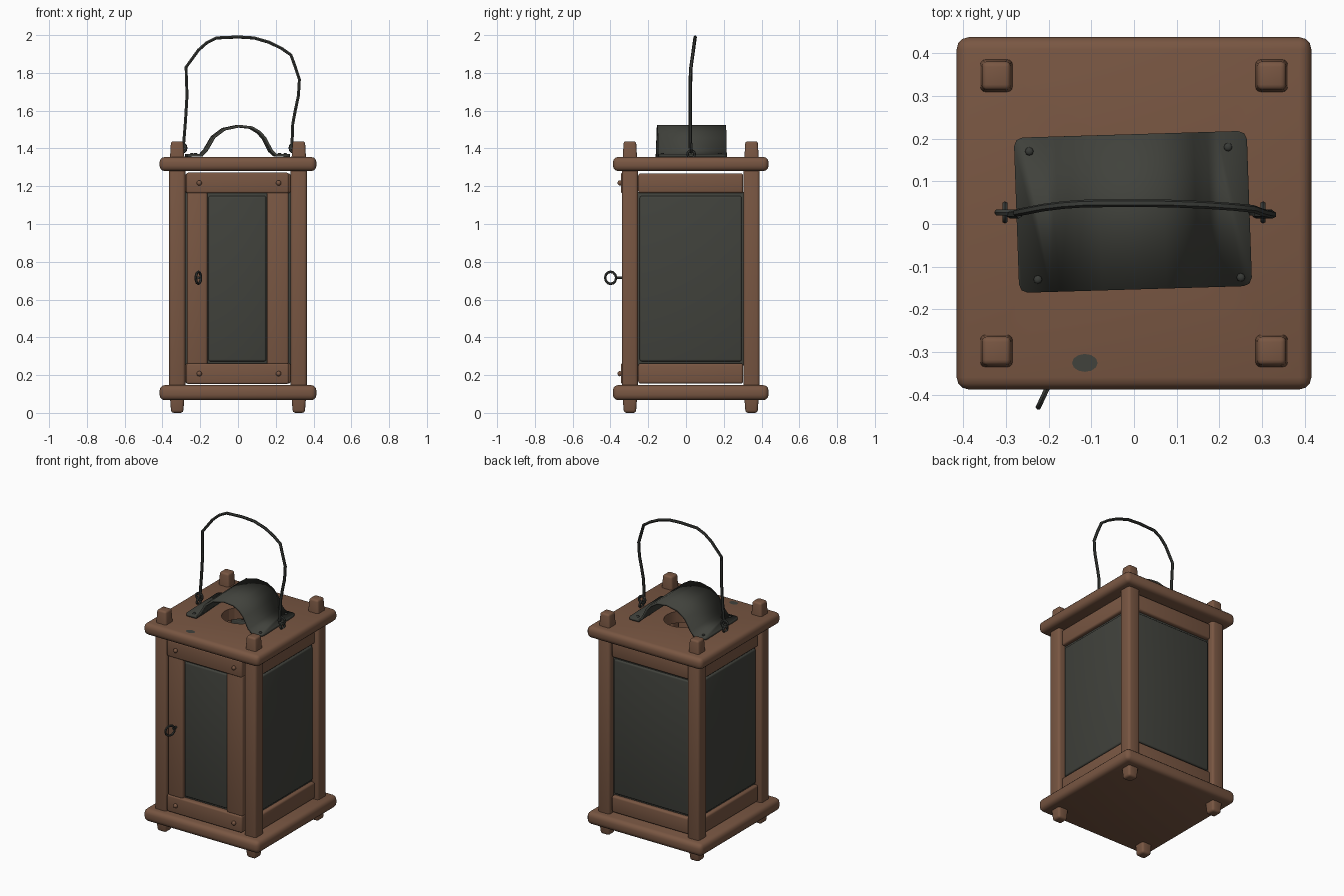
import bpy, bmesh, math
from mathutils import Matrix, Vector

cube = bpy.data.objects.get("Cube")
if cube:
    bpy.data.objects.remove(cube, do_unlink=True)

CY = 0.025      # centre of the wooden body in depth
POST = 0.322    # post offset from the centre


def material(name, rgb):
    m = bpy.data.materials.new(name)
    m.use_nodes = True
    m.diffuse_color = (*rgb, 1)
    bsdf = next(n for n in m.node_tree.nodes if n.type == 'BSDF_PRINCIPLED')
    bsdf.inputs["Base Color"].default_value = (*rgb, 1)
    return m


WOOD = material("brown wood", (0.19, 0.094, 0.055))
PANE = material("dark pane", (0.052, 0.054, 0.045))
IRON = material("dark iron", (0.040, 0.043, 0.038))


def finish(obj, mat):
    obj.data.materials.clear()
    obj.data.materials.append(mat)
    bpy.ops.object.select_all(action='DESELECT')
    obj.select_set(True)
    bpy.context.view_layer.objects.active = obj
    bpy.ops.object.shade_smooth_by_angle(angle=math.radians(48))
    return obj


def from_bmesh(name, bm, mat):
    bmesh.ops.recalc_face_normals(bm, faces=bm.faces)
    me = bpy.data.meshes.new(name)
    bm.to_mesh(me)
    bm.free()
    obj = bpy.data.objects.new(name, me)
    bpy.context.collection.objects.link(obj)
    return finish(obj, mat)


def box(name, lo, hi, mat, bevel=0.01, top=1.0, bottom=1.0, turn=0.0):
    """Rounded box between two corners, tapered at either end, turned about the body axis."""
    lo, hi = Vector(lo), Vector(hi)
    mid, size = (lo + hi) / 2, hi - lo
    bm = bmesh.new()
    bmesh.ops.create_cube(bm, size=1)
    for v in bm.verts:
        k = top if v.co.z > 0 else bottom
        v.co = mid + Vector((v.co.x * size.x * k, v.co.y * size.y * k, v.co.z * size.z))
    bmesh.ops.bevel(bm, geom=bm.edges[:], offset=bevel, segments=3, profile=0.5, affect='EDGES')
    axis = Vector((0, CY, 0))
    bmesh.ops.rotate(bm, verts=bm.verts, cent=axis, matrix=Matrix.Rotation(turn, 3, 'Z'))
    return from_bmesh(name, bm, mat)


def wire(name, points, radius, mat):
    cu = bpy.data.curves.new(name, 'CURVE')
    cu.dimensions = '3D'
    cu.bevel_depth, cu.bevel_resolution = radius, 1
    cu.use_fill_caps = True
    sp = cu.splines.new('POLY')
    sp.points.add(len(points) - 1)
    for p, co in zip(sp.points, points):
        p.co = (*co, 1)
    obj = bpy.data.objects.new(name, cu)
    bpy.context.collection.objects.link(obj)
    bpy.ops.object.select_all(action='DESELECT')
    obj.select_set(True)
    bpy.context.view_layer.objects.active = obj
    bpy.ops.object.convert(target='MESH')
    return finish(bpy.context.object, mat)


def ring(name, centre, rotation, radius, thickness):
    bpy.ops.mesh.primitive_torus_add(location=centre, rotation=rotation, major_radius=radius,
                                     minor_radius=thickness, major_segments=12, minor_segments=6)
    bpy.context.object.name = name
    return finish(bpy.context.object, IRON)


def nail(name, centre, radius, mat, forward=False):
    bm = bmesh.new()
    bmesh.ops.create_uvsphere(bm, u_segments=8, v_segments=6, radius=radius)
    squash = (1, 0.9, 1) if forward else (1, 1, 0.6)
    bmesh.ops.scale(bm, verts=bm.verts, vec=squash)
    bmesh.ops.translate(bm, verts=bm.verts, vec=centre)
    return from_bmesh(name, bm, mat)


# Base and lid boards
W, D = 0.415, 0.412
box("base_board", (-W, CY - D, 0.067), (W, CY + D, 0.147), WOOD, 0.028)
lid = box("lid_board", (-W, CY - D, 1.28), (W, CY + D, 1.355), WOOD, 0.028)

# Round smoke hole through the lid
bpy.ops.mesh.primitive_cylinder_add(vertices=20, radius=0.115, depth=0.3, location=(0, 0.03, 1.32))
cutter = bpy.context.object
cutter.hide_render = True
cut = lid.modifiers.new("smoke_hole", 'BOOLEAN')
cut.object, cut.operation, cut.solver = cutter, 'DIFFERENCE', 'EXACT'
bpy.context.view_layer.objects.active = lid
bpy.ops.object.modifier_apply(modifier=cut.name)
bpy.data.objects.remove(cutter, do_unlink=True)
finish(lid, WOOD)

# Corner posts with pegs passing through both boards
for sx, side in ((1, "left"), (-1, "right")):
    for sy, end in ((1, "back"), (-1, "front")):
        x, y = sx * POST, CY + sy * POST
        tag = f"{end}_{side}"
        h = 0.043
        box(f"post_{tag}", (x - h, y - h, 0.13), (x + h, y + h, 1.3), WOOD, 0.016)
        p = 0.041
        box(f"top_peg_{tag}", (x - p, y - p, 1.3), (x + p, y + p, 1.438), WOOD, 0.012, top=0.8)
        box(f"foot_peg_{tag}", (x - p, y - p, 0), (x + p, y + p, 0.12), WOOD, 0.014, bottom=0.78)

# Side and back walls: two rails and a wide pane each
for name, turn in (("left", 90), ("back", 180), ("right", 270)):
    a = math.radians(turn)
    f = CY - 0.345
    box(f"{name}_top_rail", (-0.278, f, 1.163), (0.278, f + 0.05, 1.268), WOOD, 0.012, turn=a)
    box(f"{name}_bottom_rail", (-0.278, f, 0.155), (0.278, f + 0.05, 0.262), WOOD, 0.012, turn=a)
    box(f"{name}_pane", (-0.27, f + 0.012, 0.273), (0.27, f + 0.04, 1.148), PANE, 0.01, turn=a)
    box(f"{name}_pane_backing", (-0.285, f + 0.025, 0.25), (0.285, f + 0.038, 1.17), PANE, 0.002, turn=a)

# Front door: rails, stiles, narrow pane and nail heads
F = -0.345
for name, z0, z1 in (("top", 1.163, 1.272), ("bottom", 0.153, 0.262)):
    box(f"door_{name}_rail", (-0.273, F, z0), (0.268, F + 0.05, z1), WOOD, 0.01)
    for x in (-0.205, 0.215):
        nail(f"door_{name}_nail", (x, F - 0.005, (z0 + z1) / 2), 0.014, WOOD, forward=True)
box("door_right_stile", (-0.27, F + 0.007, 0.255), (-0.162, F + 0.05, 1.17), WOOD, 0.012)
box("door_left_stile", (0.153, F + 0.007, 0.255), (0.268, F + 0.05, 1.17), WOOD, 0.012)
box("door_pane", (-0.157, F + 0.018, 0.273), (0.149, F + 0.045, 1.148), PANE, 0.01)
box("door_pane_backing", (-0.18, F + 0.03, 0.255), (0.17, F + 0.042, 1.165), PANE, 0.002)

# Door pull ring and its shank
ring("door_pull_ring", (-0.21, -0.399, 0.715), (0, math.radians(90), math.radians(-25)), 0.032, 0.007)
wire("door_pull_shank", [(-0.21, -0.367, 0.715), (-0.21, -0.32, 0.715)], 0.008, IRON)

# Bent metal smoke hood
profile = [(-0.275, 1.37), (-0.2, 1.37), (-0.178, 1.395), (-0.137, 1.465), (-0.08, 1.508), (0, 1.525),
           (0.07, 1.517), (0.115, 1.49), (0.145, 1.455), (0.178, 1.39), (0.2, 1.37), (0.27, 1.37)]


def shear(x, y):
    return x - 0.035 * (y - 0.03), y + 0.03 * x


bm = bmesh.new()
rows = [[bm.verts.new((*shear(x, y), z)) for x, z in profile] for y in (-0.153, 0.21)]
for i in range(len(profile) - 1):
    bm.faces.new((rows[0][i], rows[0][i + 1], rows[1][i + 1], rows[1][i]))
corners = [r[i] for r in rows for i in (0, -1)]
bmesh.ops.bevel(bm, geom=corners, offset=0.02, segments=2, profile=0.5, affect='VERTICES')
hood = from_bmesh("smoke_hood", bm, PANE)
if sum(p.normal.z for p in hood.data.polygons) < 0:
    hood.data.flip_normals()
sol = hood.modifiers.new("thickness", 'SOLIDIFY')
sol.thickness, sol.offset = 0.014, -1
for x, y in ((-0.245, 0.17), (0.22, 0.18), (-0.225, -0.13), (0.25, -0.125)):
    nail("hood_nail", (x, y, 1.371), 0.01, IRON)

# Bail handle with its eyes and staples
path = [(-0.29, 1.4), (-0.278, 1.545), (-0.27, 1.68), (-0.275, 1.83), (-0.21, 1.92), (-0.165, 1.96),
        (-0.115, 1.985), (0, 1.99), (0.085, 1.985), (0.165, 1.962), (0.23, 1.93), (0.28, 1.895),
        (0.302, 1.835), (0.325, 1.765), (0.32, 1.68), (0.303, 1.6), (0.29, 1.53), (0.285, 1.4)]
wire("bail_handle", [(x, 0.022 + 0.028 * max(0, (z - 1.8) / 0.2), z) for x, z in path], 0.009, IRON)
for s in (-1, 1):
    ring("handle_eye", (s * 0.297, 0.027, 1.402), (math.radians(90), 0, 0), 0.022, 0.008)
    ring("handle_staple", (s * 0.302, 0.027, 1.37), (0, math.radians(90), 0), 0.019, 0.007)

# Small scorch mark on the lid
bm = bmesh.new()
bmesh.ops.create_circle(bm, cap_ends=True, segments=12, radius=0.03)
bmesh.ops.scale(bm, verts=bm.verts, vec=(1, 0.7, 1))
bmesh.ops.translate(bm, verts=bm.verts, vec=(-0.115, -0.325, 1.357))
from_bmesh("scorch_mark", bm, PANE)
